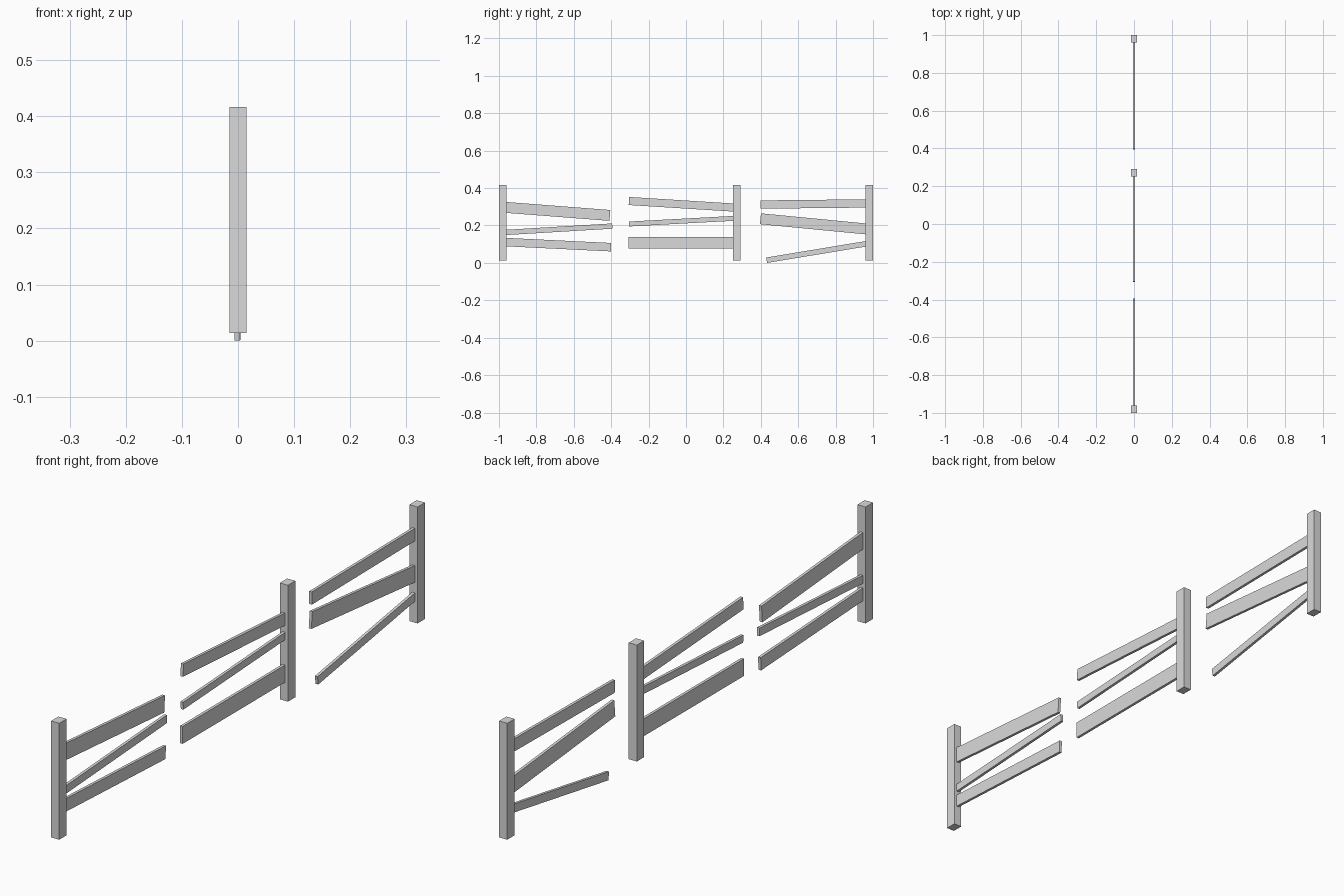
import bpy
from mathutils import Vector, Matrix

cube = bpy.data.objects.get("Cube")
if cube:
    bpy.data.objects.remove(cube, do_unlink=True)

# Single plain grey for the whole fence
grey = bpy.data.materials.new("plain grey")
grey.use_nodes = True
color = (0.7, 0.7, 0.7, 1)
grey.diffuse_color = color
grey.node_tree.nodes["Principled BSDF"].inputs["Base Color"].default_value = color


def box(name, matrix, size):
    bpy.ops.mesh.primitive_cube_add(size=1)
    obj = bpy.context.object
    obj.name = name
    obj.data.transform(matrix @ Matrix.Diagonal((*size, 1)))
    obj.data.materials.append(grey)


def board(name, start, end, height, thickness=0.01):
    """Plank running between two (y, z) centre points, with square-cut ends."""
    a, b = Vector((0, *start)), Vector((-0.001, *end))
    along = (b - a).normalized()
    side = Vector((1, 0, 0))
    up = side.cross(along).normalized()
    side = along.cross(up)
    turn = Matrix((side, along, up)).transposed().to_4x4()
    box(name, Matrix.Translation((a + b) / 2) @ turn,
        (thickness, (b - a).length, height))


# Square posts
posts = {"front": -0.98, "middle": 0.271, "back": 0.98}
for name, y in posts.items():
    box(name + "_post", Matrix.Translation((0, y, 0.215)), (0.031, 0.04, 0.403))

# Broken rails: post, height at post, free end (y, z), board height
rails = [
    ("front", "upper", 0.298, (-0.407, 0.254), 0.058),
    ("front", "middle", 0.162, (-0.394, 0.197), 0.028),
    ("front", "lower", 0.112, (-0.401, 0.084), 0.045),
    ("middle", "upper", 0.295, (-0.305, 0.331), 0.043),
    ("middle", "middle", 0.239, (-0.305, 0.208), 0.026),
    ("middle", "lower", 0.108, (-0.308, 0.108), 0.06),
    ("back", "upper", 0.318, (0.398, 0.312), 0.044),
    ("back", "middle", 0.18, (0.398, 0.236), 0.058),
    ("back", "lower", 0.105, (0.431, 0.0145), 0.029),
]
for post, level, z, end, height in rails:
    board(f"{post}_{level}_rail", (posts[post], z), end, height)
